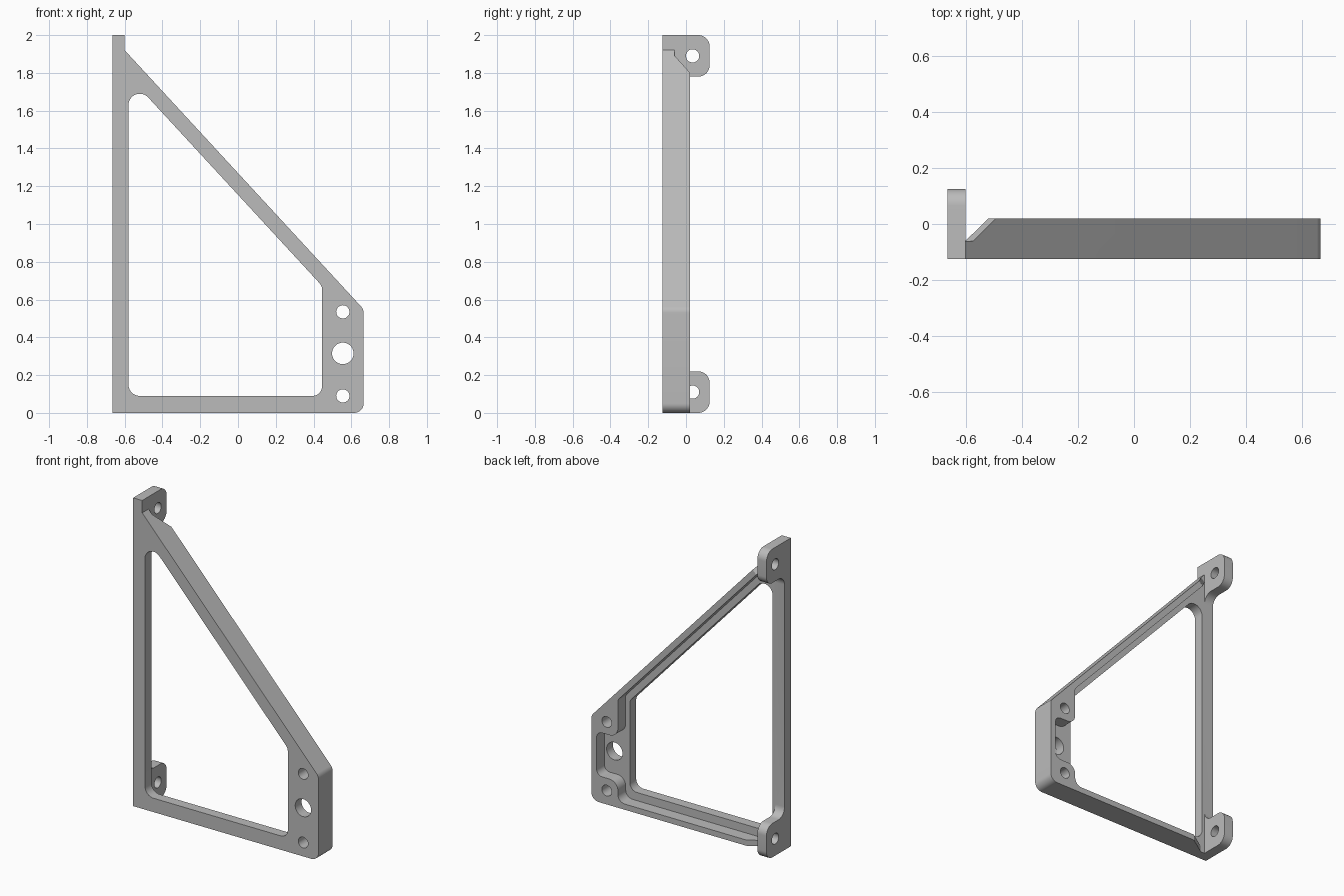
import bpy, bmesh, math
from mathutils import Vector

old = bpy.data.objects.get("Cube")
if old:
    bpy.data.objects.remove(old)

X, Y, Z = Vector((1, 0, 0)), Vector((0, 1, 0)), Vector((0, 0, 1))
FRONT, FLOOR, RIM = -0.125, -0.06, 0.02   # depths of the frame faces

grey = bpy.data.materials.new("machined_grey")
grey.use_nodes = True
grey.diffuse_color = (0.5, 0.5, 0.5, 1)
grey.node_tree.nodes["Principled BSDF"].inputs["Base Color"].default_value = (0.5, 0.5, 0.5, 1)


def rounded(corners, steps=10):
    """Outline from (u, v) or (u, v, radius) corners."""
    pts = []
    for i, c in enumerate(corners):
        p = Vector(c[:2])
        if len(c) == 2:
            pts.append(p)
            continue
        a = (Vector(corners[i - 1][:2]) - p).normalized()
        b = (Vector(corners[(i + 1) % len(corners)][:2]) - p).normalized()
        half = a.angle(b) / 2
        centre = p + (a + b).normalized() * c[2] / math.sin(half)
        start = p + a * c[2] / math.tan(half) - centre
        end = p + b * c[2] / math.tan(half) - centre
        sweep = start.angle(end)
        for k in range(steps + 1):
            t = k / steps * sweep
            pts.append(centre + (start * math.sin(sweep - t) + end * math.sin(t)) / math.sin(sweep))
    return pts


def prism(name, pts, u, v, w, lo, hi, origin=Vector()):
    bm = bmesh.new()
    base = [bm.verts.new(origin + u * p[0] + v * p[1] + w * lo) for p in pts]
    face = bm.faces.new(base)
    moved = bmesh.ops.extrude_face_region(bm, geom=[face])["geom"]
    bmesh.ops.translate(bm, vec=w * (hi - lo), verts=[g for g in moved if isinstance(g, bmesh.types.BMVert)])
    bmesh.ops.recalc_face_normals(bm, faces=bm.faces)
    mesh = bpy.data.meshes.new(name)
    bm.to_mesh(mesh)
    bm.free()
    mesh.materials.append(grey)
    ob = bpy.data.objects.new(name, mesh)
    bpy.context.collection.objects.link(ob)
    return ob


def circle(cu, cv, r, n=40):
    return [(cu + r * math.cos(k * math.tau / n), cv + r * math.sin(k * math.tau / n)) for k in range(n)]


def combine(target, tool, operation):
    tool.hide_render = True
    mod = target.modifiers.new("combine", 'BOOLEAN')
    mod.operation, mod.object, mod.solver = operation, tool, 'EXACT'
    bpy.ops.object.select_all(action='DESELECT')
    bpy.context.view_layer.objects.active = target
    target.select_set(True)
    bpy.ops.object.modifier_apply(modifier=mod.name)
    bpy.data.objects.remove(tool)


SLOPE = 1.084


def diagonal(x, offset=0.0):
    return 1.92 - SLOPE * (x + 0.6) - offset


# Triangular frame body
outline = rounded([(-0.665, 0), (0.665, 0, 0.05), (0.665, diagonal(0.665), 0.05),
                   (-0.6, 1.92), (-0.6, 2), (-0.665, 2)])
frame = prism("bracket_frame", outline, X, Z, Y, FRONT, RIM)

# Central opening
opening = rounded([(-0.58, 0.09, 0.06), (0.445, 0.09, 0.05),
                   (0.445, diagonal(0.445, 0.115), 0.05), (-0.58, diagonal(-0.58, 0.115), 0.06)])
combine(frame, prism("opening_cutter", opening, X, Z, Y, -0.3, 0.3), 'DIFFERENCE')

# Rear pocket that leaves a rim and two screw bosses
pocket = rounded([(-0.8, 0.037), (0.475, 0.037, 0.05), (0.475, 0.17, 0.06), (0.628, 0.17, 0.04),
                  (0.628, 0.455, 0.04), (0.475, 0.455, 0.06),
                  (0.475, diagonal(0.475, 0.055), 0.03), (-0.8, diagonal(-0.8, 0.055))])
combine(frame, prism("pocket_cutter", pocket, X, Z, Y, FLOOR, 0.3), 'DIFFERENCE')

# Sloped rim ends beside the upright
along = Vector((1, 0, -SLOPE)).normalized()
across = along.cross(Y)
for origin, u, w in ((Vector((-0.6, 0, 1.92)), along, across), (Vector((-0.61, 0, 0)), X, Z)):
    ramp = [(-0.2, 0.1), (-0.2, FLOOR), (0.04, FLOOR), (0.16, RIM), (0.28, 0.1)]
    combine(frame, prism("ramp_cutter", ramp, u, Y, w, -0.25, 0.25, origin), 'DIFFERENCE')

# Screw holes and larger middle hole
for z, r in ((0.09, 0.035), (0.315, 0.057), (0.535, 0.035)):
    combine(frame, prism("hole_cutter", circle(0.555, z, r), X, Z, Y, -0.3, 0.3), 'DIFFERENCE')

# Upright with a mounting ear at each end
ears = rounded([(FRONT, 0), (0.125, 0, 0.06), (0.125, 0.22, 0.06), (FLOOR, 0.22, 0.06),
                (FLOOR, 1.78, 0.06), (0.125, 1.78, 0.06), (0.125, 2, 0.06), (FRONT, 2)])
combine(frame, prism("upright_with_ears", ears, Y, Z, X, -0.665, -0.6), 'UNION')
for z in (0.11, 1.89):
    combine(frame, prism("ear_hole_cutter", circle(0.035, z, 0.035), Y, Z, X, -0.8, -0.59), 'DIFFERENCE')

frame.select_set(True)
bpy.context.view_layer.objects.active = frame
bpy.ops.object.shade_smooth_by_angle(angle=math.radians(30))
